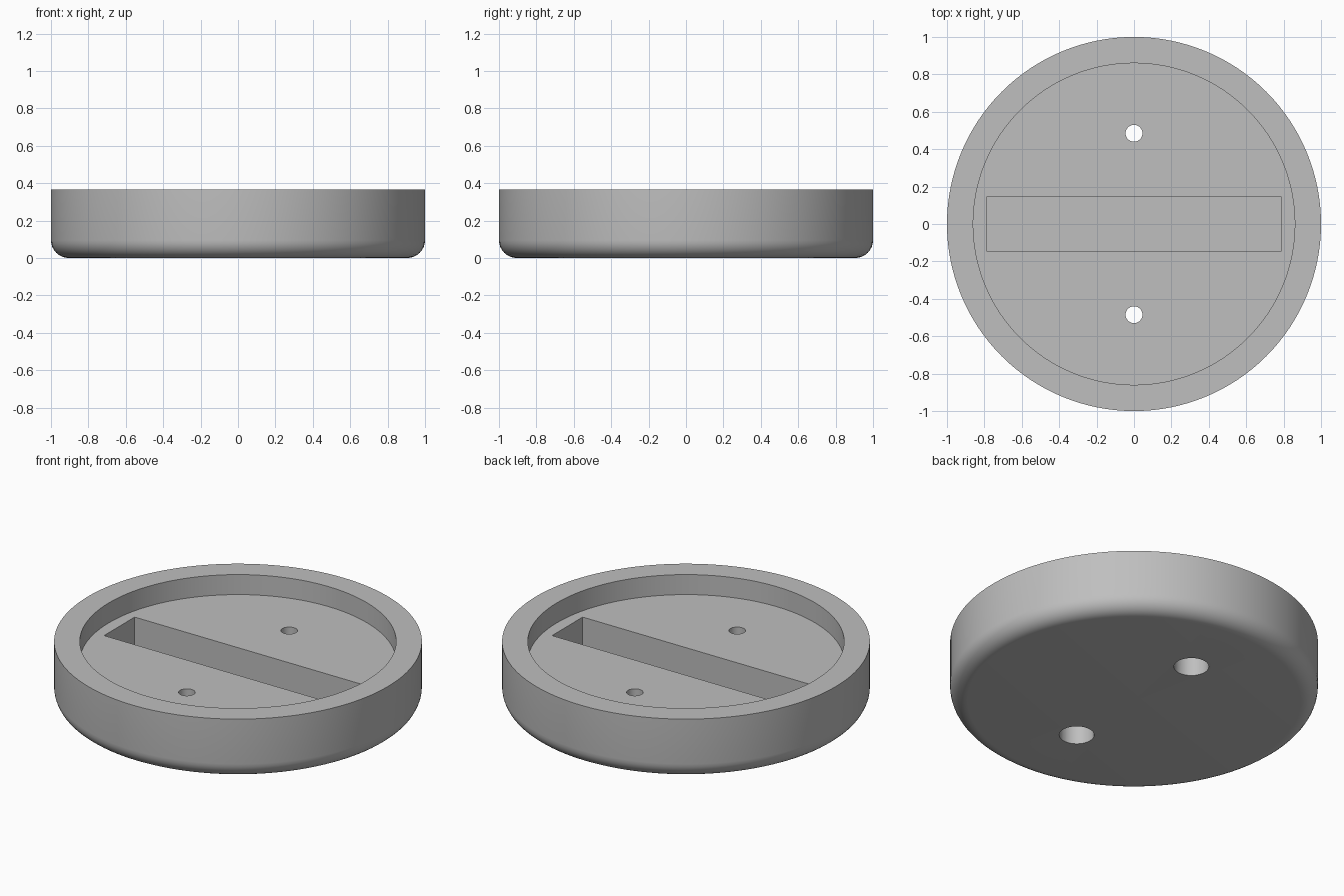
import bpy, bmesh, math
from mathutils import Matrix, Vector

cube = bpy.data.objects.get("Cube")
if cube:
    bpy.data.objects.remove(cube, do_unlink=True)

SEGMENTS = 128
HEIGHT, FLOOR, INNER, FILLET = 0.365, 0.245, 0.86, 0.095

grey = bpy.data.materials.new("plain grey")
grey.use_nodes = True
grey.diffuse_color = (0.52, 0.52, 0.52, 1)
grey.node_tree.nodes["Principled BSDF"].inputs["Base Color"].default_value = grey.diffuse_color


def make_object(name, bm):
    bmesh.ops.recalc_face_normals(bm, faces=bm.faces)
    mesh = bpy.data.meshes.new(name)
    bm.to_mesh(mesh)
    bm.free()
    mesh.materials.append(grey)
    obj = bpy.data.objects.new(name, mesh)
    bpy.context.collection.objects.link(obj)
    return obj


def revolve(name, profile, centre_y=0, segments=SEGMENTS):
    """Turn a profile of (radius, z) points, starting and ending on the axis."""
    bm = bmesh.new()
    verts = [bm.verts.new((r, 0, z)) for r, z in profile]
    edges = [bm.edges.new(pair) for pair in zip(verts, verts[1:])]
    bmesh.ops.spin(bm, geom=verts + edges, cent=(0, 0, 0), axis=(0, 0, 1),
                   angle=math.tau, steps=segments, use_merge=True)
    bmesh.ops.remove_doubles(bm, verts=bm.verts, dist=1e-5)
    bmesh.ops.translate(bm, verts=bm.verts, vec=Vector((0, centre_y, 0)))
    return make_object(name, bm)


# Round dish with a filleted bottom edge and a shallow recess
fillet = []
for i in range(9):
    a = math.pi / 2 * i / 8
    fillet.append((1 - FILLET + FILLET * math.sin(a), FILLET - FILLET * math.cos(a)))
profile = [(0, 0), *fillet, (1, HEIGHT), (INNER, HEIGHT), (INNER, FLOOR), (0, FLOOR)]
dish = revolve("round_dish", profile)

# Long slot cutter
bm = bmesh.new()
bmesh.ops.create_cube(bm, size=1, matrix=Matrix.Translation((0, 0, 0.21))
                      @ Matrix.Diagonal((1.575, 0.29, 0.3, 1)))
cutters = [make_object("slot_cutter", bm)]

# Stepped screw holes, wide from below and narrow at the recess floor
for side, y in (("front", -0.485), ("back", 0.485)):
    steps = [(0, -0.1), (0.095, -0.1), (0.095, 0.15), (0.045, 0.15), (0.045, 0.3), (0, 0.3)]
    cutters.append(revolve(side + "_hole_cutter", steps, y, 48))

for cutter in cutters:
    cutter.hide_render = True
    cutter.hide_viewport = True
    cut = dish.modifiers.new(cutter.name, "BOOLEAN")
    cut.operation = "DIFFERENCE"
    cut.solver = "EXACT"
    cut.object = cutter

# Bake the cuts, then remove the cutters
bpy.context.view_layer.update()
evaluated = dish.evaluated_get(bpy.context.evaluated_depsgraph_get())
baked = bpy.data.meshes.new_from_object(evaluated)
dish.modifiers.clear()
dish.data = baked
for cutter in cutters:
    bpy.data.objects.remove(cutter, do_unlink=True)

bpy.ops.object.select_all(action="DESELECT")
dish.select_set(True)
bpy.context.view_layer.objects.active = dish
bpy.ops.object.shade_smooth_by_angle(angle=math.radians(30))
